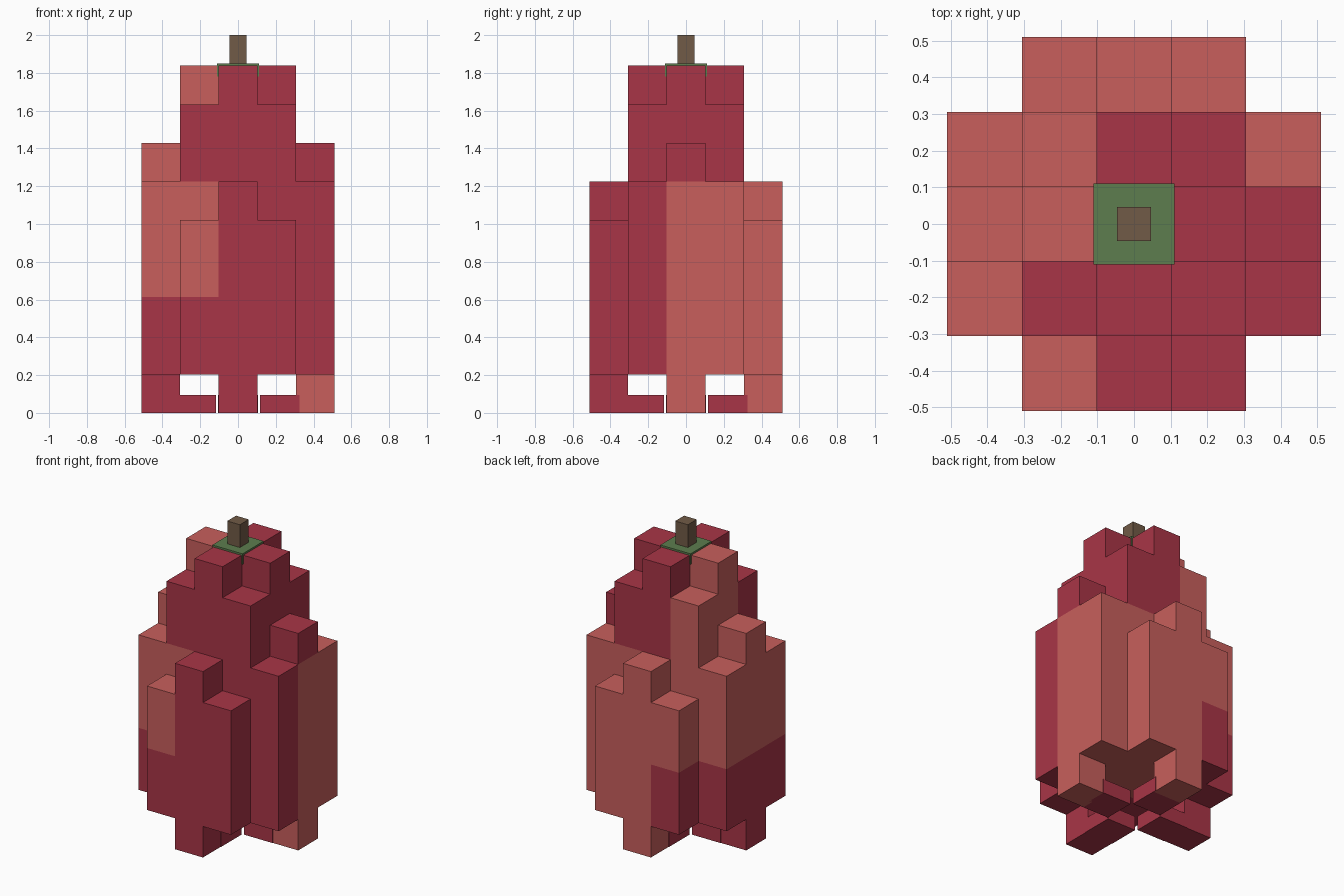
import bpy, bmesh
from mathutils import Vector

if "Cube" in bpy.data.objects:
    bpy.data.objects.remove(bpy.data.objects["Cube"])

U = 0.2042  # block size


def material(name, rgb):
    m = bpy.data.materials.new(name)
    lin = [((c / 255 + 0.055) / 1.055) ** 2.4 for c in rgb]
    m.diffuse_color = (*lin, 1)
    m.use_nodes = True
    m.node_tree.nodes["Principled BSDF"].inputs["Base Color"].default_value = m.diffuse_color
    return m


dark_red = material("dark red", (169, 53, 71))
light_red = material("light red", (200, 95, 92))
leaf_green = material("leaf green", (93, 125, 78))
stem_brown = material("stem brown", (113, 91, 71))


def new_object(name, bm, mats):
    mesh = bpy.data.meshes.new(name)
    bm.to_mesh(mesh)
    bm.free()
    for m in mats:
        mesh.materials.append(m)
    obj = bpy.data.objects.new(name, mesh)
    bpy.context.collection.objects.link(obj)
    return obj


def box(name, lo, hi, mat):
    bm = bmesh.new()
    bmesh.ops.create_cube(bm, size=1)
    lo, hi = Vector(lo), Vector(hi)
    bmesh.ops.scale(bm, vec=hi - lo, verts=bm.verts)
    bmesh.ops.translate(bm, vec=(lo + hi) / 2, verts=bm.verts)
    return new_object(name, bm, [mat])


# Height range, in blocks, of each column of the fruit
def column(x, y):
    ax, ay = abs(x), abs(y)
    if ax == 2 and ay == 2:
        return range(0)
    if ax == 2:                                   # side lobes
        return range(0, 7) if y == 0 else range(1, 6)
    if ay == 2:                                   # front and back lobes
        return range(0, 6) if x == 0 else range(1, 5)
    return range(1, 8) if ax and ay else range(1, 9)


# Blotchy skin: each height band splits its quadrants differently
def is_light(x, y, z):
    if z >= 6:
        return x < 0 and y >= 0
    if z >= 3:
        return x < 0 or y >= 0
    return x >= 0 and y >= 0


# Fruit body: only the exposed block faces, welded together
cells = {(x, y, z) for x in range(-2, 3) for y in range(-2, 3) for z in column(x, y)}
bm = bmesh.new()
for cell in sorted(cells):
    centre = Vector((cell[0], cell[1], cell[2] + 0.5)) * U
    for axis in range(3):
        for sign in (-1, 1):
            n = Vector((0, 0, 0))
            n[axis] = sign
            if tuple(c + int(d) for c, d in zip(cell, n)) in cells:
                continue
            a = Vector((0, 0, 0))
            a[(axis + 1) % 3] = 1
            b = n.cross(a)
            face = bm.faces.new([bm.verts.new(centre + (n + a * i + b * j) * U / 2)
                                 for i, j in ((-1, -1), (1, -1), (1, 1), (-1, 1))])
            face.material_index = int(is_light(*cell))
bmesh.ops.remove_doubles(bm, verts=bm.verts, dist=1e-4)
new_object("fruit_body", bm, [dark_red, light_red])

# Thin pads under the body, tucked against the four feet
IN, OUT, HALF, TOP = 0.116, 0.326, 0.105, 0.095
for s, side in ((-1, "left"), (1, "right")):
    x0, x1 = sorted((s * IN, s * OUT))
    box(side + "_base_pad", (x0, -HALF, 0), (x1, HALF, TOP), dark_red)
for s, side in ((-1, "front"), (1, "back")):
    y0, y1 = sorted((s * IN, s * OUT))
    box(side + "_base_pad", (-HALF, y0, 0), (HALF, y1, TOP), dark_red)

# Leaf cap and stem
box("leaf_cap", (-0.11, -0.11, 1.78), (0.11, 0.11, 1.85), leaf_green)
box("stem", (-0.046, -0.046, 1.84), (0.046, 0.046, 2.0), stem_brown)
